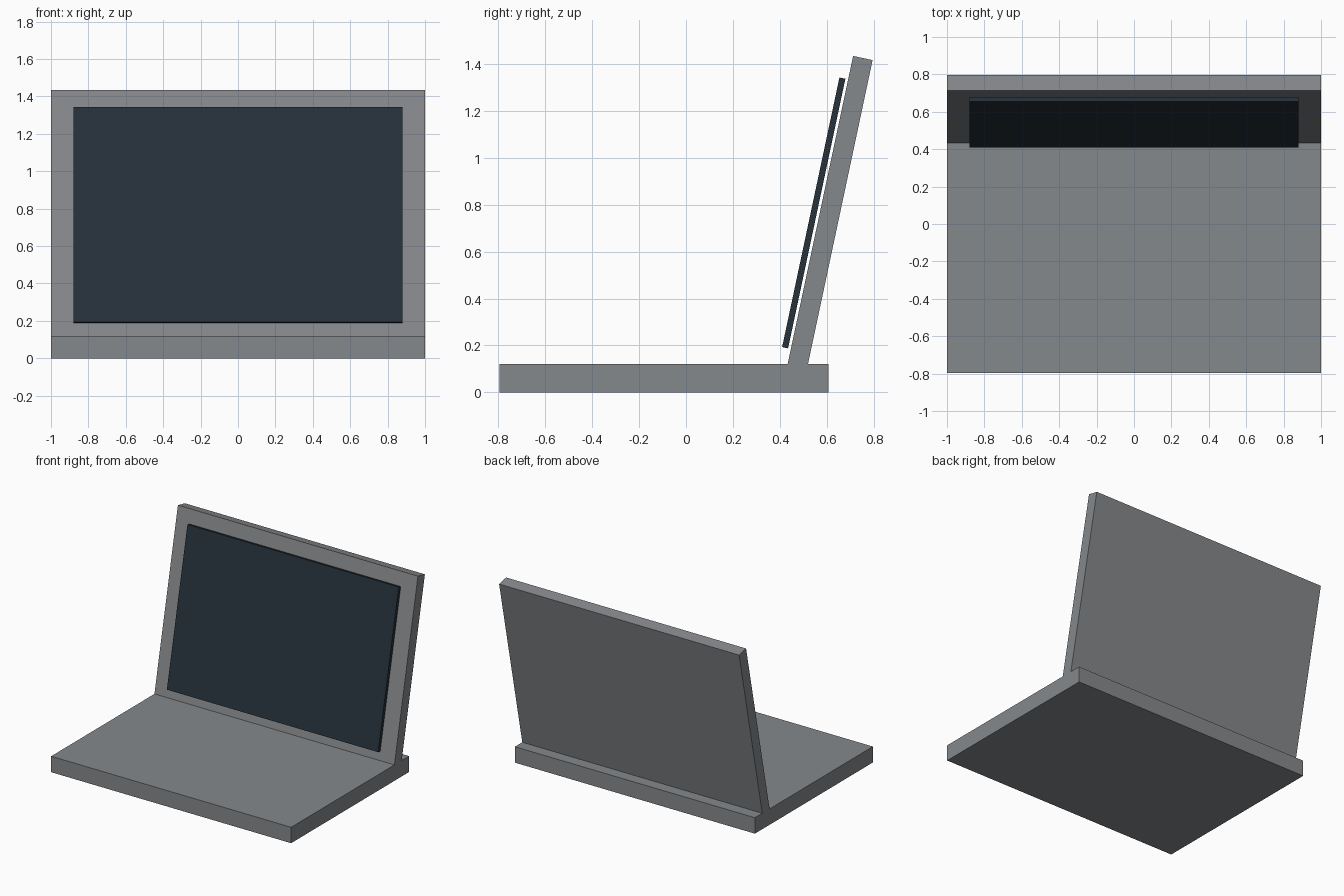
import bpy
import math
from mathutils import Vector, Matrix

if "Cube" in bpy.data.objects:
    bpy.data.objects.remove(bpy.data.objects["Cube"])

TILT = math.radians(12)


def material(name, rgb):
    m = bpy.data.materials.new(name)
    m.diffuse_color = (*rgb, 1)
    m.use_nodes = True
    m.node_tree.nodes["Principled BSDF"].inputs["Base Color"].default_value = m.diffuse_color
    return m


def box(name, lo, hi, mat, frame=Matrix()):
    """Box between two corners, given in the local frame."""
    lo, hi = Vector(lo), Vector(hi)
    bpy.ops.mesh.primitive_cube_add(size=1)
    ob = bpy.context.object
    ob.name = name
    ob.data.transform(Matrix.Translation((lo + hi) / 2) @ Matrix.Diagonal((*(hi - lo), 1)))
    ob.data.materials.append(mat)
    ob.matrix_world = frame
    return ob


grey = material("case grey", (0.235, 0.247, 0.258))
dark = material("screen dark blue", (0.020, 0.031, 0.044))

# Flat base slab
box("base", (-1, -0.796, 0), (1, 0.608, 0.12), grey)

# Frame at the top front edge of the lid, leaning back
lean = Matrix.Translation((0, 0.713, 1.435)) @ Matrix.Rotation(-TILT, 4, 'X')

# Lid, sunk into the base
box("lid", (-1, 0, -1.40), (1, 0.085, 0), grey, lean)

# Screen panel floating just in front of the lid
box("screen", (-0.88, -0.038, -1.278), (0.88, -0.012, -0.102), dark, lean)
